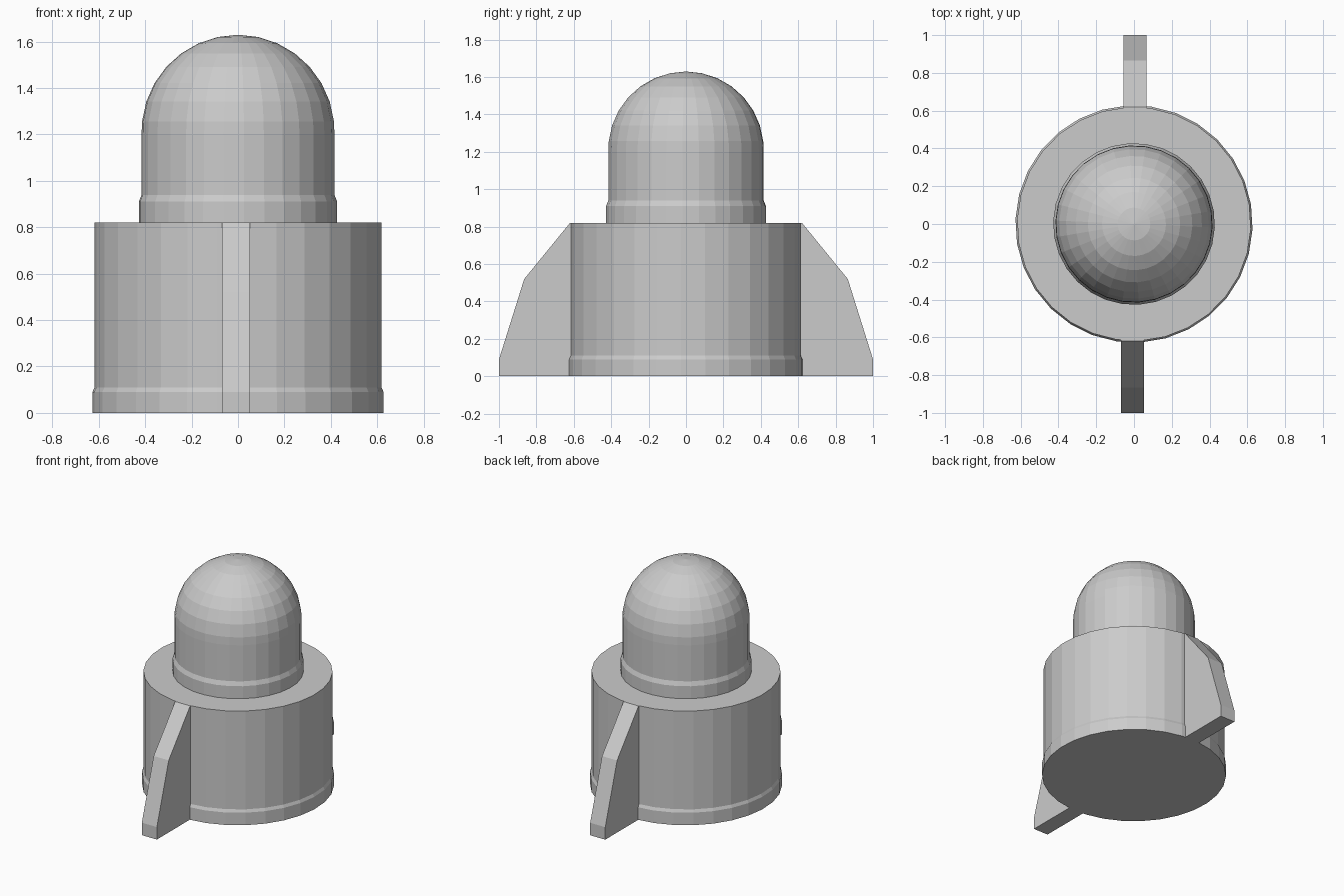
import bpy, bmesh
from math import sin, cos, pi, radians

if "Cube" in bpy.data.objects:
    bpy.data.objects.remove(bpy.data.objects["Cube"])

SIDES = 30
TURN = radians(-2.5)


def link(name, bm):
    bmesh.ops.recalc_face_normals(bm, faces=bm.faces)
    mesh = bpy.data.meshes.new(name)
    bm.to_mesh(mesh)
    bm.free()
    ob = bpy.data.objects.new(name, mesh)
    bpy.context.collection.objects.link(ob)
    return ob


def lathe(name, profile):
    """Revolve (radius, z) points about z and cap both ends."""
    bm = bmesh.new()
    rings = []
    for r, z in profile:
        angles = [TURN + 2 * pi * i / SIDES for i in range(SIDES)]
        rings.append([bm.verts.new((r * cos(a), r * sin(a), z)) for a in angles])
    for low, high in zip(rings, rings[1:]):
        for i in range(SIDES):
            j = (i + 1) % SIDES
            bm.faces.new((low[i], low[j], high[j], high[i]))
    bm.faces.new(rings[0])
    bm.faces.new(rings[-1])
    return link(name, bm)


def fin(name, side, x):
    """Flat plate with a bent sloping edge, pointing to side * y."""
    outline = [(.60, 0), (1, 0), (1, .09), (.865, .52), (.62, .82), (.60, .82)]
    bm = bmesh.new()
    face = bm.faces.new([bm.verts.new((x - .06, side * y, z)) for y, z in outline])
    out = bmesh.ops.extrude_face_region(bm, geom=[face])["geom"]
    moved = [v for v in out if isinstance(v, bmesh.types.BMVert)]
    bmesh.ops.translate(bm, verts=moved, vec=(.12, 0, 0))
    return link(name, bm)


# Wide lower drum with a slightly flared foot
lathe("base_drum", [(.628, 0), (.628, .09), (.619, .11), (.619, .82)])

# Narrow upper cylinder with collar, ending in a dome
R, CENTRE = .416, 1.213
dome = [(R * cos(radians(a)), CENTRE + R * sin(radians(a))) for a in range(6, 90, 12)]
lathe("domed_top", [(.428, .82), (.428, .91), (R, .94), (R, 1.2)] + dome + [(.004, 1.629)])

# Front and back fins, slightly offset
fin("front_fin", -1, -.008)
fin("back_fin", 1, .005)
